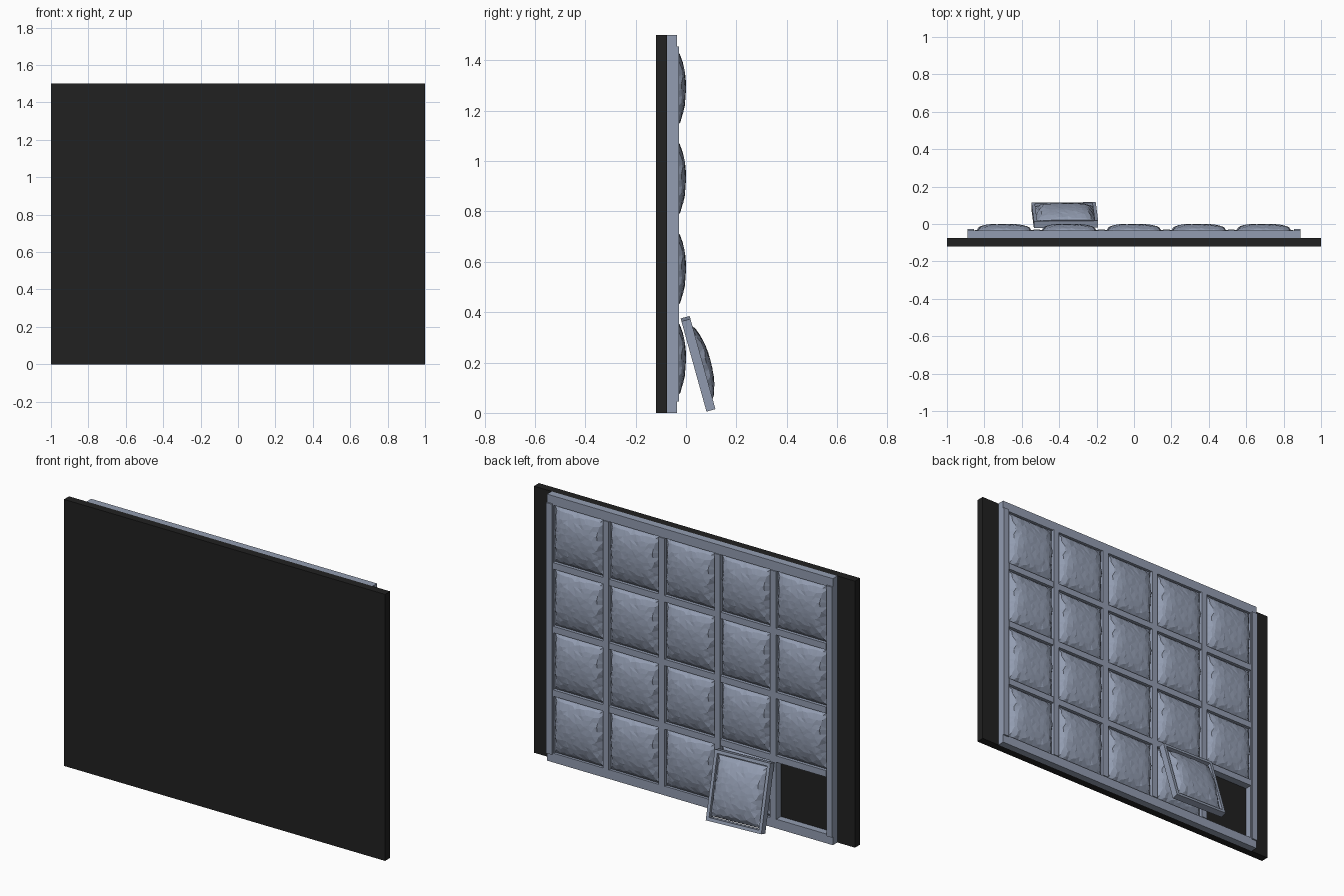
import bpy, bmesh, math, random
from mathutils import Matrix

if "Cube" in bpy.data.objects:
    bpy.data.objects.remove(bpy.data.objects["Cube"])

random.seed(4)

def material(name, rgb):
    m = bpy.data.materials.new(name)
    m.diffuse_color = (*rgb, 1)
    m.use_nodes = True
    m.node_tree.nodes["Principled BSDF"].inputs["Base Color"].default_value = m.diffuse_color
    return m

BLACK = material("black board", (0.015, 0.015, 0.015))
STEEL = material("blue grey", (0.29, 0.335, 0.44))

def link(name, mesh, mat=None):
    if mat:
        mesh.materials.append(mat)
    ob = bpy.data.objects.new(name, mesh)
    bpy.context.collection.objects.link(ob)
    return ob

def boxes(name, spans, mat):
    """One object from several boxes given as (x0, x1, y0, y1, z0, z1)."""
    bm = bmesh.new()
    for x0, x1, y0, y1, z0, z1 in spans:
        mtx = Matrix.Translation(((x0 + x1) / 2, (y0 + y1) / 2, (z0 + z1) / 2))
        mtx = mtx @ Matrix.Diagonal((x1 - x0, y1 - y0, z1 - z0, 1))
        bmesh.ops.create_cube(bm, size=1, matrix=mtx)
    me = bpy.data.meshes.new(name)
    bm.to_mesh(me)
    bm.free()
    return link(name, me, mat)

COLS, ROWS, PX, PZ, BAR = 5, 4, 0.347, 0.358, 0.036
W, H = COLS * PX / 2, ROWS * PZ / 2

# Backing board
boxes("backing_board", [(-1, 1, -0.12, -0.075, 0, 1.5)], BLACK)

# Outer frame
e = 0.89
inx = W - BAR / 2
inz = H - BAR / 2
boxes("outer_frame", [
    (-e, e, -0.075, -0.035, 0.75 + inz, 1.5),
    (-e, e, -0.075, -0.035, 0, 0.75 - inz),
    (-e, -inx, -0.075, -0.035, 0.75 - inz, 0.75 + inz),
    (inx, e, -0.075, -0.035, 0.75 - inz, 0.75 + inz),
    (-e, -inx - 0.005, -0.035, -0.027, 0.045, 1.455),
    (inx + 0.005, e, -0.035, -0.027, 0.045, 1.455)], STEEL)

# Grid bars between the cells
bars = []
for c in range(1, COLS):
    x = -W + c * PX
    bars.append((x - BAR / 2, x + BAR / 2, -0.075, -0.03, 0.75 - inz, 0.75 + inz))
for r in range(1, ROWS):
    z = 0.75 - H + r * PZ
    bars.append((-inx, inx, -0.075, -0.032, z - BAR / 2, z + BAR / 2))
boxes("grid_bars", bars, STEEL)

# Crumpled pillow mesh: domed grid with jitter, flat shaded
def pillow(n=13):
    hx, hz = (PX - BAR) / 2, (PZ - BAR) / 2
    bm = bmesh.new()
    bmesh.ops.create_grid(bm, x_segments=n, y_segments=n, size=1)
    for v in bm.verts:
        u, w = v.co.x, v.co.y
        edge = max(abs(u), abs(w))
        if edge < 0.99:
            u += random.uniform(-0.05, 0.05)
            w += random.uniform(-0.05, 0.05)
        u, w = max(-1, min(1, u)), max(-1, min(1, w))
        h = 0.05 * (1 - u ** 4) ** 0.5 * (1 - w * w) ** 0.55
        # creases grow toward the seam
        if edge < 0.99:
            h += random.uniform(-1, 0.4) * (0.0015 + 0.005 * edge ** 4)
        v.co = (u * hx, h, w * hz)
    bmesh.ops.triangulate(bm, faces=bm.faces[:])
    # flat back closes the shape
    rim = [ed for ed in bm.edges if ed.is_boundary]
    ext = bmesh.ops.extrude_edge_only(bm, edges=rim)["geom"]
    for v in ext:
        if isinstance(v, bmesh.types.BMVert):
            v.co.y = -0.012
    bmesh.ops.holes_fill(bm, edges=[ed for ed in bm.edges if ed.is_boundary], sides=0)
    bmesh.ops.recalc_face_normals(bm, faces=bm.faces[:])
    me = bpy.data.meshes.new("pillow")
    bm.to_mesh(me)
    bm.free()
    me.materials.append(STEEL)
    return me

PILLOW = pillow()
for r in range(ROWS):
    for c in range(COLS):
        if (r, c) == (0, 0):
            continue  # empty cell
        ob = link(f"pillow_{r}_{c}", PILLOW)
        ob.location = (-W + (c + 0.5) * PX, -0.05, 0.75 - H + (r + 0.5) * PZ)

# Loose panel leaning on the wall: its own frame and pillow
a, b, t = 0.172, 0.186, 0.037
ia, ib = a - 0.018, b - 0.018
frame = boxes("loose_panel_frame", [
    (-a, a, 0, t, ib, b), (-a, a, 0, t, -b, -ib),
    (-a, -ia, 0, t, -ib, ib), (ia, a, 0, t, -ib, ib)], STEEL)
loose = link("loose_panel_pillow", PILLOW)
pose = (Matrix.Translation((-0.37, 0.03, 0.19)) @ Matrix.Rotation(math.radians(15.5), 4, 'X')
        @ Matrix.Rotation(math.radians(2), 4, 'Y'))
frame.matrix_world = pose
loose.matrix_world = pose @ Matrix.Translation((0, 0.02, 0))
